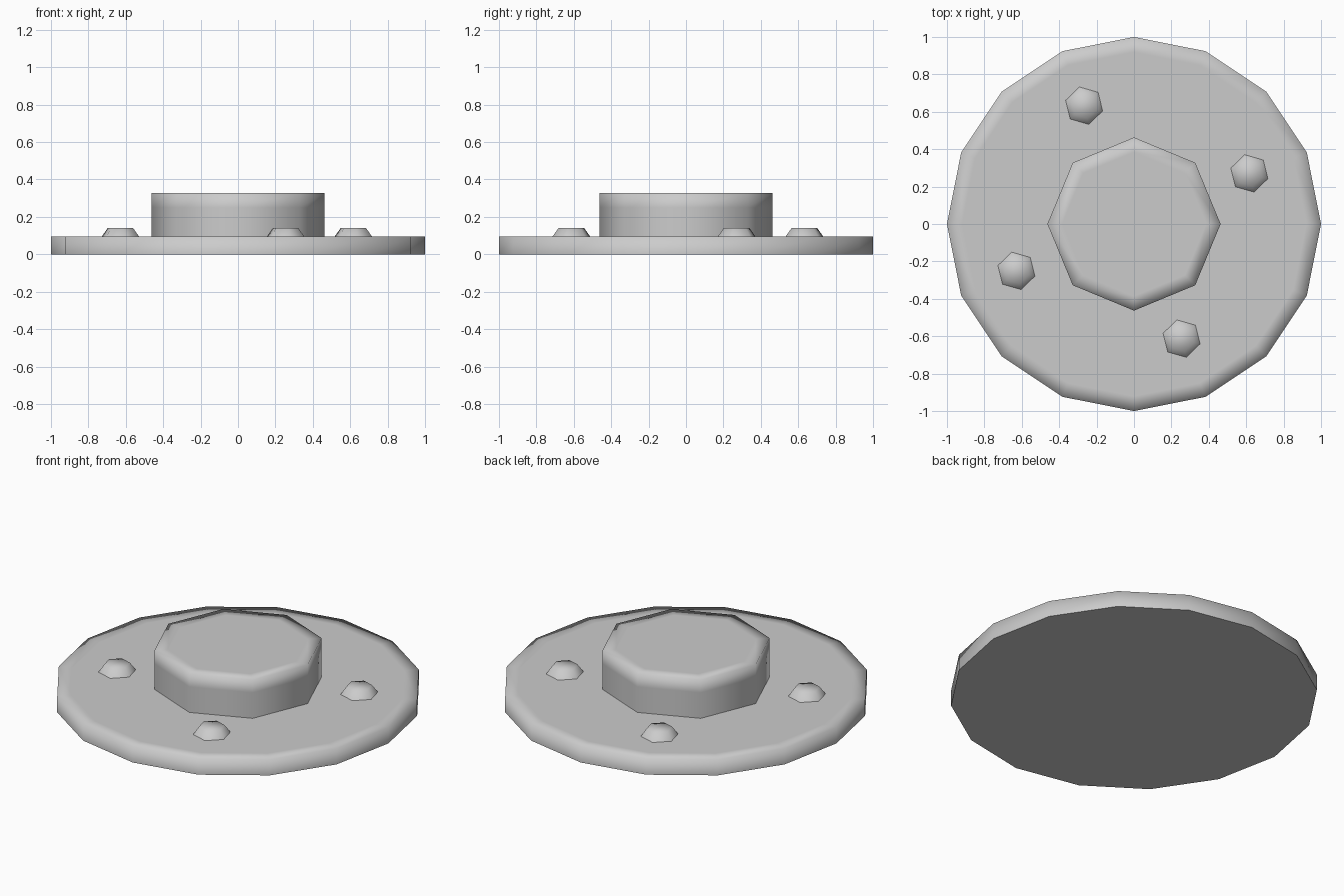
import bpy, bmesh, math

cube = bpy.data.objects.get("Cube")
if cube:
    bpy.data.objects.remove(cube, do_unlink=True)

metal = bpy.data.materials.new("plain grey")
metal.use_nodes = True
GREY = (0.6, 0.6, 0.6, 1)
metal.diffuse_color = GREY
metal.node_tree.nodes["Principled BSDF"].inputs["Base Color"].default_value = GREY


def turned(name, profile, sides, turn=0, centre=(0, 0), base=False):
    """Stack rings of (radius, height), cap the top, and soften all but the base edge."""
    bm = bmesh.new()
    rings = []
    for r, z in profile:
        angles = [turn + math.tau * i / sides for i in range(sides)]
        rings.append([bm.verts.new((r * math.cos(a), r * math.sin(a), z)) for a in angles])
    for low, high in zip(rings, rings[1:]):
        for i in range(sides):
            j = (i + 1) % sides
            bm.faces.new((low[i], low[j], high[j], high[i]))
    bm.faces.new(rings[-1])
    if base:
        bm.faces.new(rings[0][::-1])
    for face in bm.faces:
        face.smooth = True
    for edge in bm.edges:
        if all(v in rings[0] for v in edge.verts):
            edge.smooth = False
    mesh = bpy.data.meshes.new(name)
    bm.to_mesh(mesh)
    bm.free()
    mesh.materials.append(metal)
    obj = bpy.data.objects.new(name, mesh)
    obj.location = (*centre, 0)
    bpy.context.collection.objects.link(obj)


# Wide flange plate with a flat border ring on top
TOP = 0.096
turned("flange", [(1, 0), (1, TOP), (0.92, TOP)], 16, base=True)

# Raised eight-sided hub with support loops beside its rim
turned("hub", [(0.463, TOP), (0.463, 0.25), (0.463, 0.328), (0.385, 0.328)], 8)

# Four tapered bolt heads
for i in range(4):
    a = math.radians(22.7 + 90 * i)
    spot = (0.675 * math.cos(a) - 0.006, 0.675 * math.sin(a) + 0.01)
    turned(f"bolt_{i + 1}", [(0.103, TOP), (0.07, 0.141)], 6, math.radians(44), spot)
